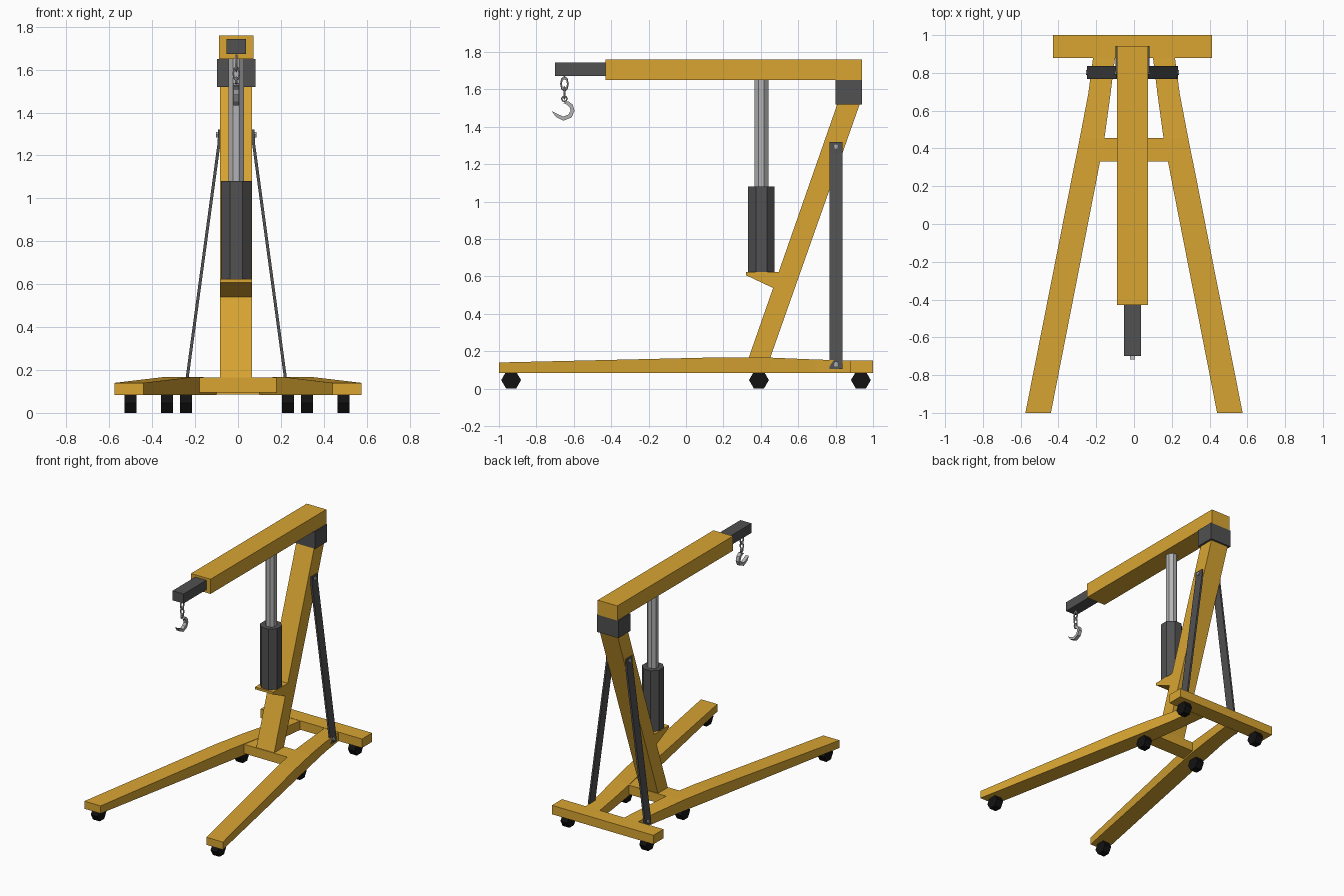
import bpy, bmesh, math
from mathutils import Vector

if "Cube" in bpy.data.objects:
    bpy.data.objects.remove(bpy.data.objects["Cube"])

CX = -0.008  # centre line of mast and boom


def material(name, rgb):
    m = bpy.data.materials.new(name)
    m.diffuse_color = (*rgb, 1)
    m.use_nodes = True
    m.node_tree.nodes["Principled BSDF"].inputs["Base Color"].default_value = m.diffuse_color
    return m


YELLOW = material("yellow paint", (0.69, 0.375, 0.032))
DARK = material("dark grey steel", (0.082, 0.082, 0.085))
STEEL = material("bright steel", (0.45, 0.45, 0.46))
BLACK = material("black rubber", (0.006, 0.006, 0.006))


def loft(name, sections, mat):
    """Solid skinned through matching closed sections."""
    bm = bmesh.new()
    rings = [[bm.verts.new(p) for p in s] for s in sections]
    n = len(rings[0])
    for a, b in zip(rings, rings[1:]):
        for i in range(n):
            j = (i + 1) % n
            bm.faces.new((a[i], a[j], b[j], b[i]))
    bm.faces.new(rings[0])
    bm.faces.new(rings[-1])
    bmesh.ops.recalc_face_normals(bm, faces=bm.faces)
    me = bpy.data.meshes.new(name)
    bm.to_mesh(me)
    bm.free()
    me.materials.append(mat)
    ob = bpy.data.objects.new(name, me)
    bpy.context.collection.objects.link(ob)
    return ob


def prism(name, yz, x0, x1, mat):
    return loft(name, [[(x, y, z) for y, z in yz] for x in (x0, x1)], mat)


def box(name, x, y, z, mat):
    return prism(name, [(y[0], z[0]), (y[1], z[0]), (y[1], z[1]), (y[0], z[1])], x[0], x[1], mat)


def ngon(n, r, cu, cv, turn=0.0):
    return [(cu + r * math.cos(math.tau * i / n + turn),
             cv + r * math.sin(math.tau * i / n + turn)) for i in range(n)]


def column(name, r, z0, z1, mat):
    o = ngon(8, r, CX, 0.403, math.pi / 8)
    return loft(name, [[(x, y, z) for x, y in o] for z in (z0, z1)], mat)


def link(name, z, w, h, flat_x, mat=STEEL):
    """Chain link: low-poly ring stretched upright."""
    bpy.ops.mesh.primitive_torus_add(major_segments=8, minor_segments=5,
                                     major_radius=1, minor_radius=0.3)
    ob = bpy.context.object
    ob.name = name
    ob.data.materials.append(mat)
    for v in ob.data.vertices:
        a, b, c = v.co
        u, t = a * w, c * 0.019
        v.co = (u, t, b * h) if flat_x else (t, u, b * h)
    ob.location = (CX, -0.65, z)


# Base frame
box("rear_bar", (-0.43, 0.413), (0.88, 1.0), (0.085, 0.152), YELLOW)
box("cross_bar", (-0.22, 0.21), (0.33, 0.455), (0.095, 0.164), YELLOW)
leg = [(-1, 0.44, 0.575, 0.14), (0.2, 0.205, 0.338, 0.168), (0.45, 0.157, 0.288, 0.166),
       (0.69, 0.124, 0.242, 0.156), (0.885, 0.1, 0.216, 0.15)]
for side, s in (("left", -1), ("right", 1)):
    loft(side + "_leg", [[(s * a, y, 0.083), (s * b, y, 0.083), (s * b, y, t), (s * a, y, t)]
                         for y, a, b, t in leg], YELLOW)
    # Hexagonal casters
    for part, x, y in (("front", 0.497, -0.935), ("middle", 0.238, 0.39), ("rear", 0.327, 0.935)):
        c = s * x - 0.005
        prism(f"{side}_{part}_caster", ngon(6, 0.053, y, 0.046), c - 0.028, c + 0.028, BLACK)
    # Bent flat brace from leg to mast, with bolts
    path = [(0.234, 0.105), (0.228, 0.17), (0.08, 1.26), (0.078, 1.32)]
    loft(side + "_brace", [[(CX + s * (x - 0.007), 0.767, z), (CX + s * (x + 0.007), 0.767, z),
                            (CX + s * (x + 0.007), 0.837, z), (CX + s * (x - 0.007), 0.837, z)]
                           for x, z in path], DARK)
    for part, x, z in (("lower", 0.232, 0.132), ("upper", 0.079, 1.297)):
        prism(f"{side}_{part}_bolt", ngon(6, 0.014, 0.802, z),
              CX + s * (x - 0.01), CX + s * (x + 0.015), STEEL)

# Leaning mast, head sleeve and jack shelf
prism("mast", [(0.33, 0.15), (0.445, 0.15), (0.932, 1.53), (0.812, 1.53)], -0.083, 0.066, YELLOW)
box("mast_head", (-0.098, 0.081), (0.80, 0.942), (1.52, 1.65), DARK)
prism("jack_shelf", [(0.32, 0.624), (0.51, 0.624), (0.48, 0.535), (0.46, 0.541), (0.32, 0.607)],
      -0.083, 0.066, YELLOW)

# Hydraulic jack
column("jack_body", 0.077, 0.62, 1.08, DARK)
column("jack_piston", 0.04, 1.07, 1.66, STEEL)

# Boom and extension
box("boom", (-0.089, 0.073), (-0.43, 0.942), (1.65, 1.76), YELLOW)
box("boom_extension", (-0.054, 0.038), (-0.70, -0.40), (1.672, 1.743), DARK)

# Chain and hook
link("upper_link", 1.63, 0.018, 0.033, False)
link("middle_link", 1.582, 0.014, 0.028, True)
link("hook_eye", 1.55, 0.014, 0.014, False)
outer = [(-0.657, 1.527), (-0.63, 1.537), (-0.605, 1.518), (-0.596, 1.485), (-0.612, 1.45),
         (-0.655, 1.433), (-0.695, 1.452), (-0.717, 1.483)]
inner = [(-0.657, 1.527), (-0.635, 1.518), (-0.622, 1.505), (-0.617, 1.485), (-0.63, 1.465),
         (-0.657, 1.455), (-0.685, 1.468), (-0.717, 1.483)]
prism("hook", outer + inner[-2:0:-1], CX - 0.013, CX + 0.013, STEEL)
